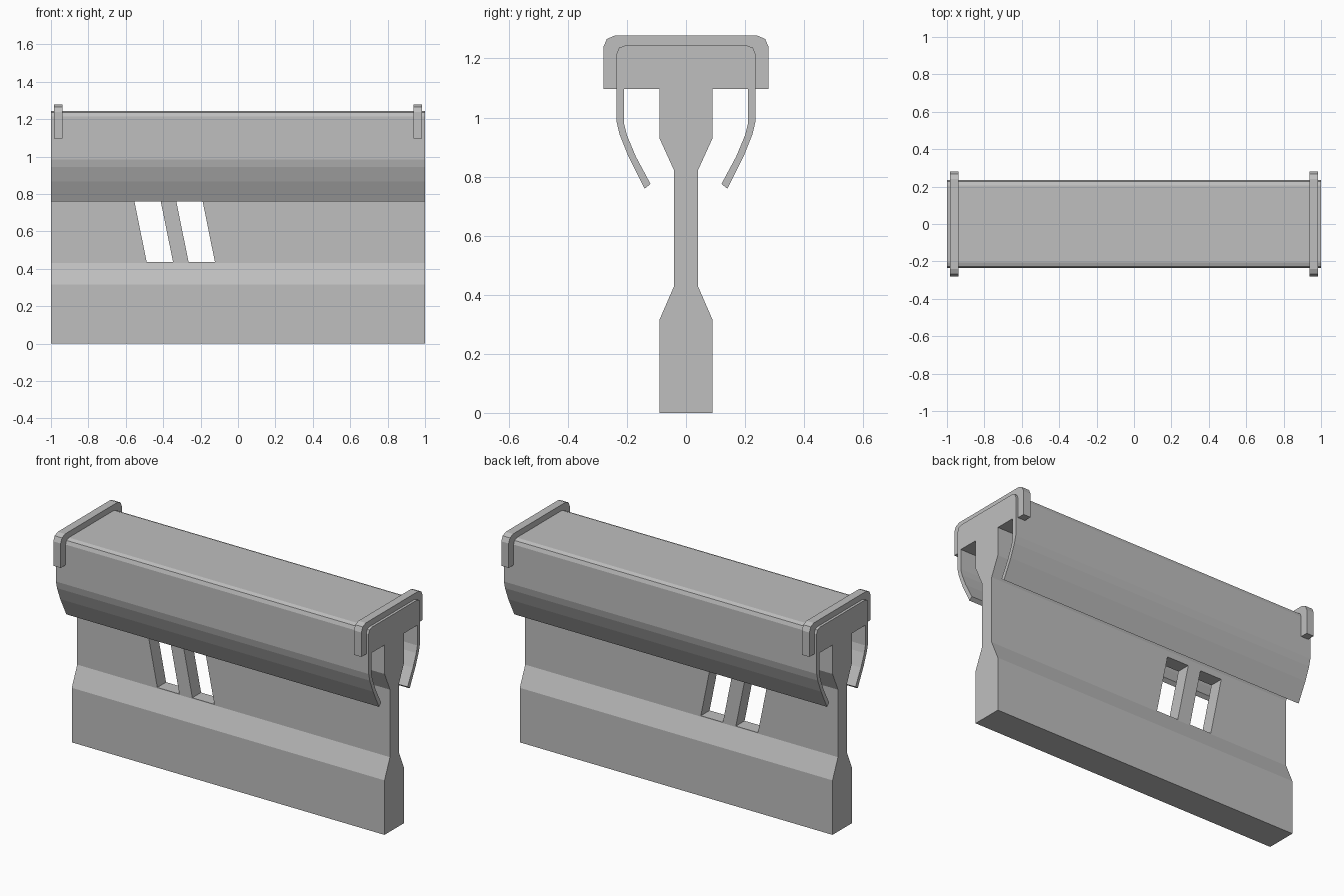
import bpy
import bmesh

if "Cube" in bpy.data.objects:
    bpy.data.objects.remove(bpy.data.objects["Cube"], do_unlink=True)

grey = bpy.data.materials.new("plain grey")
grey.use_nodes = True
grey.diffuse_color = (0.52, 0.52, 0.52, 1)
grey.node_tree.nodes["Principled BSDF"].inputs["Base Color"].default_value = grey.diffuse_color


def prism(name, outline, offset):
    """Extrude a closed outline of 3D points along an offset."""
    bm = bmesh.new()
    face = bm.faces.new([bm.verts.new(p) for p in outline])
    result = bmesh.ops.extrude_face_region(bm, geom=[face])
    moved = [v for v in result["geom"] if isinstance(v, bmesh.types.BMVert)]
    bmesh.ops.translate(bm, verts=moved, vec=offset)
    bmesh.ops.recalc_face_normals(bm, faces=bm.faces)
    mesh = bpy.data.meshes.new(name)
    bm.to_mesh(mesh)
    bm.free()
    mesh.materials.append(grey)
    obj = bpy.data.objects.new(name, mesh)
    bpy.context.collection.objects.link(obj)
    return obj


def mirrored(half, x):
    """Close a half profile of (y, z) points across y = 0."""
    return [(x, y, z) for y, z in half] + [(x, -y, z) for y, z in reversed(half)]


# Rail: foot, web, head and curved skirts in one section
foot_and_web = [(0.09, 0), (0.09, 0.315), (0.04, 0.43), (0.04, 0.82), (0.09, 0.93), (0.09, 1.097)]
skirt_inside = [(0.21, 1.097), (0.21, 0.98), (0.20, 0.94), (0.17, 0.868), (0.12, 0.775)]
skirt_outside = [(0.14, 0.759), (0.195, 0.868), (0.225, 0.943), (0.235, 0.985)]
crown = [(0.235, 1.215), (0.227, 1.236), (0.205, 1.244)]
rail = prism("rail", mirrored(foot_and_web + skirt_inside + skirt_outside + crown, -1), (2, 0, 0))

# Slanted windows through the web
LOW, HIGH, LEAN = 0.435, 0.785, -0.071
for left, right in ((-0.488, -0.347), (-0.264, -0.123)):
    outline = [(left, -0.06, LOW), (right, -0.06, LOW),
               (right + LEAN, -0.06, HIGH), (left + LEAN, -0.06, HIGH)]
    cutter = prism("window_cutter", outline, (0, 0.12, 0))
    cutter.hide_render = True
    cut = rail.modifiers.new("window", "BOOLEAN")
    cut.operation = "DIFFERENCE"
    cut.solver = "EXACT"
    cut.object = cutter
    bpy.context.view_layer.objects.active = rail
    bpy.ops.object.modifier_apply(modifier=cut.name)
    bpy.data.objects.remove(cutter, do_unlink=True)

# End clips: bands wrapped over the head
band_inside = [(0.205, 1.244), (0.227, 1.236), (0.235, 1.215), (0.235, 1.097)]
band_outside = [(0.28, 1.097), (0.28, 1.238), (0.268, 1.266), (0.24, 1.278)]
for side, x in (("right", -0.985), ("left", 0.938)):
    prism(side + "_end_clip", mirrored(band_inside + band_outside, x), (0.047, 0, 0))
